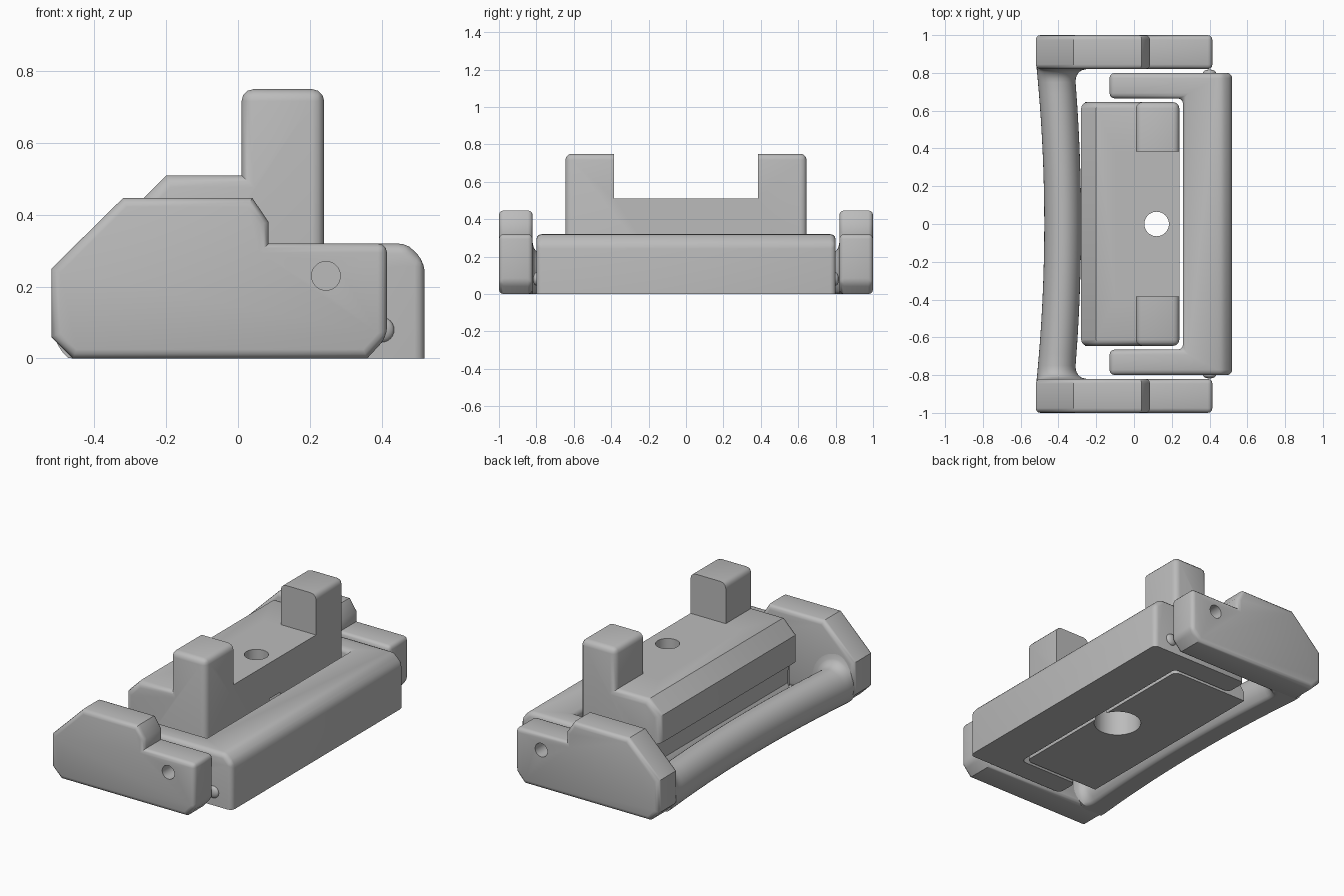
import bpy, bmesh, math
from mathutils import Matrix, Vector

if "Cube" in bpy.data.objects:
    bpy.data.objects.remove(bpy.data.objects["Cube"])

grey = bpy.data.materials.new("plain_grey")
grey.use_nodes = True
grey.diffuse_color = (0.5, 0.5, 0.5, 1)
grey.node_tree.nodes["Principled BSDF"].inputs["Base Color"].default_value = (0.5, 0.5, 0.5, 1)


def finish(name, bm):
    bmesh.ops.recalc_face_normals(bm, faces=bm.faces)
    mesh = bpy.data.meshes.new(name)
    bm.to_mesh(mesh)
    bm.free()
    mesh.materials.append(grey)
    obj = bpy.data.objects.new(name, mesh)
    bpy.context.collection.objects.link(obj)
    return obj


def activate(obj):
    bpy.ops.object.select_all(action='DESELECT')
    obj.select_set(True)
    bpy.context.view_layer.objects.active = obj


def smooth(obj):
    activate(obj)
    bpy.ops.object.shade_smooth_by_angle(angle=math.radians(38))


def prism(points, lo, hi, axis):
    """Extrude a 2D outline along y (outline in x, z) or z (outline in x, y)."""
    bm = bmesh.new()
    place = (lambda p, d: (p[0], d, p[1])) if axis == 'y' else (lambda p, d: (p[0], p[1], d))
    face = bm.faces.new([bm.verts.new(place(p, lo)) for p in points])
    top = bmesh.ops.extrude_face_region(bm, geom=[face])
    move = Vector((0, hi - lo, 0)) if axis == 'y' else Vector((0, 0, hi - lo))
    bmesh.ops.translate(bm, vec=move, verts=[v for v in top['geom'] if isinstance(v, bmesh.types.BMVert)])
    bmesh.ops.recalc_face_normals(bm, faces=bm.faces)
    return bm


def bevel(bm, rule, width, segments=3):
    edges = [e for e in bm.edges if rule(e.verts[0].co, e.verts[1].co)]
    bmesh.ops.bevel(bm, geom=edges, offset=width, segments=segments, profile=0.5,
                    affect='EDGES', clamp_overlap=True)


def cut(obj, cutter):
    mod = obj.modifiers.new("cut", 'BOOLEAN')
    mod.operation = 'DIFFERENCE'
    mod.solver = 'EXACT'
    mod.object = cutter
    activate(obj)
    bpy.ops.object.modifier_apply(modifier=mod.name)
    bpy.data.objects.remove(cutter)


def cylinder(name, radius, center, depth, axis):
    bm = bmesh.new()
    turn = Matrix.Rotation(math.pi / 2, 4, 'X') if axis == 'y' else Matrix()
    bmesh.ops.create_cone(bm, cap_ends=True, segments=40, radius1=radius, radius2=radius,
                          depth=depth, matrix=Matrix.Translation(center) @ turn)
    obj = finish(name, bm)
    obj.hide_render = True
    return obj


# U-shaped rocking frame with a chamfered outer bar
bm = prism([(0.52, -0.8), (0.52, 0.8), (-0.13, 0.8), (-0.13, 0.665), (0.26, 0.665),
            (0.26, -0.665), (-0.13, -0.665), (-0.13, -0.8)], 0, 0.32, 'z')
bevel(bm, lambda a, b: min(a.x, b.x) > 0.5 and min(a.z, b.z) > 0.3, 0.05, 1)
bevel(bm, lambda a, b: max(a.z, b.z) > 0.01, 0.028)
frame = finish("rocker_frame", bm)

# End plates, pivot holes and small detent bumps
PLATE = [(-0.46, 0), (0.36, 0), (0.415, 0.06), (0.415, 0.32), (0.085, 0.32), (0.085, 0.38),
         (0.04, 0.447), (-0.32, 0.447), (-0.52, 0.25), (-0.52, 0.06)]
for side, label in ((1, "back"), (-1, "front")):
    lo, hi = sorted((side * 0.82, side))
    bm = prism(PLATE, lo, hi, 'y')
    bevel(bm, lambda a, b: abs(a.y - b.y) < 0.01 or min(a.x, b.x) > 0.4, 0.025)
    plate = finish(label + "_end_plate", bm)
    for part in (plate, frame):
        cut(part, cylinder("pivot_cutter", 0.04, (0.245, side * 0.88, 0.23), 0.34, 'y'))
    smooth(plate)

    bm = bmesh.new()
    bmesh.ops.create_uvsphere(bm, u_segments=20, v_segments=12, radius=0.035,
                              matrix=Matrix.Translation((0.4, side * 0.8, 0.08)) @
                              Matrix.Diagonal((1, 0.5, 1, 1)))
    smooth(finish(label + "_detent", bm))
smooth(frame)

# Central body with two posts
bm = prism([(-0.26, 0), (0.24, 0), (0.24, 0.75), (0.01, 0.75), (0.01, 0.51), (-0.2, 0.51),
            (-0.28, 0.43), (-0.28, 0.27), (-0.22, 0.25), (-0.21, 0.12), (-0.26, 0.05)],
           -0.645, 0.645, 'y')
bevel(bm, lambda a, b: (max(a.z, b.z) > 0.3 and abs(a.y - b.y) < 0.01)
      or min(a.z, b.z) > 0.7, 0.033)
body = finish("center_body", bm)
notch = finish("notch_cutter", prism([(-0.1, 0.51), (0.4, 0.51), (0.4, 0.9), (-0.1, 0.9)],
                                     -0.385, 0.385, 'y'))
notch.hide_render = True
cut(body, notch)
cut(body, cylinder("screw_cutter", 0.065, (0.12, 0, 0.3), 1, 'z'))
cut(body, cylinder("counterbore_cutter", 0.13, (0.12, 0, 0.1), 0.4, 'z'))
smooth(body)

# Bowed grip that flares into the end plates
half = [0.75 * i / 12 for i in range(13)] + [0.77, 0.785, 0.797, 0.807, 0.814, 0.82, 0.85]
stations = [-y for y in reversed(half[1:])] + half
bm = bmesh.new()
rings = []
for y in stations:
    bow = (min(abs(y), 0.82) / 0.82) ** 2
    t = min(1, max(0, (abs(y) - 0.75) / 0.07))
    flare = 0.065 * (1 - math.sqrt(1 - t * t))
    left, right = -0.475 - 0.04 * bow, -0.28 - 0.035 * bow
    ring = []
    for k in range(40):
        c, s = math.cos(k * math.tau / 40), math.sin(k * math.tau / 40)
        x = (left + right) / 2 + ((right - left) / 2 + (flare if c > 0 else 0)) * c
        z = 0.095 + (0.115 + (flare if s > 0 else 0)) * s
        ring.append(bm.verts.new((x, y, max(0, z))))
    rings.append(ring)
for a, b in zip(rings, rings[1:]):
    for k in range(40):
        n = (k + 1) % 40
        bm.faces.new((a[k], a[n], b[n], b[k]))
bm.faces.new(rings[0])
bm.faces.new(rings[-1])
smooth(finish("grip_bar", bm))
